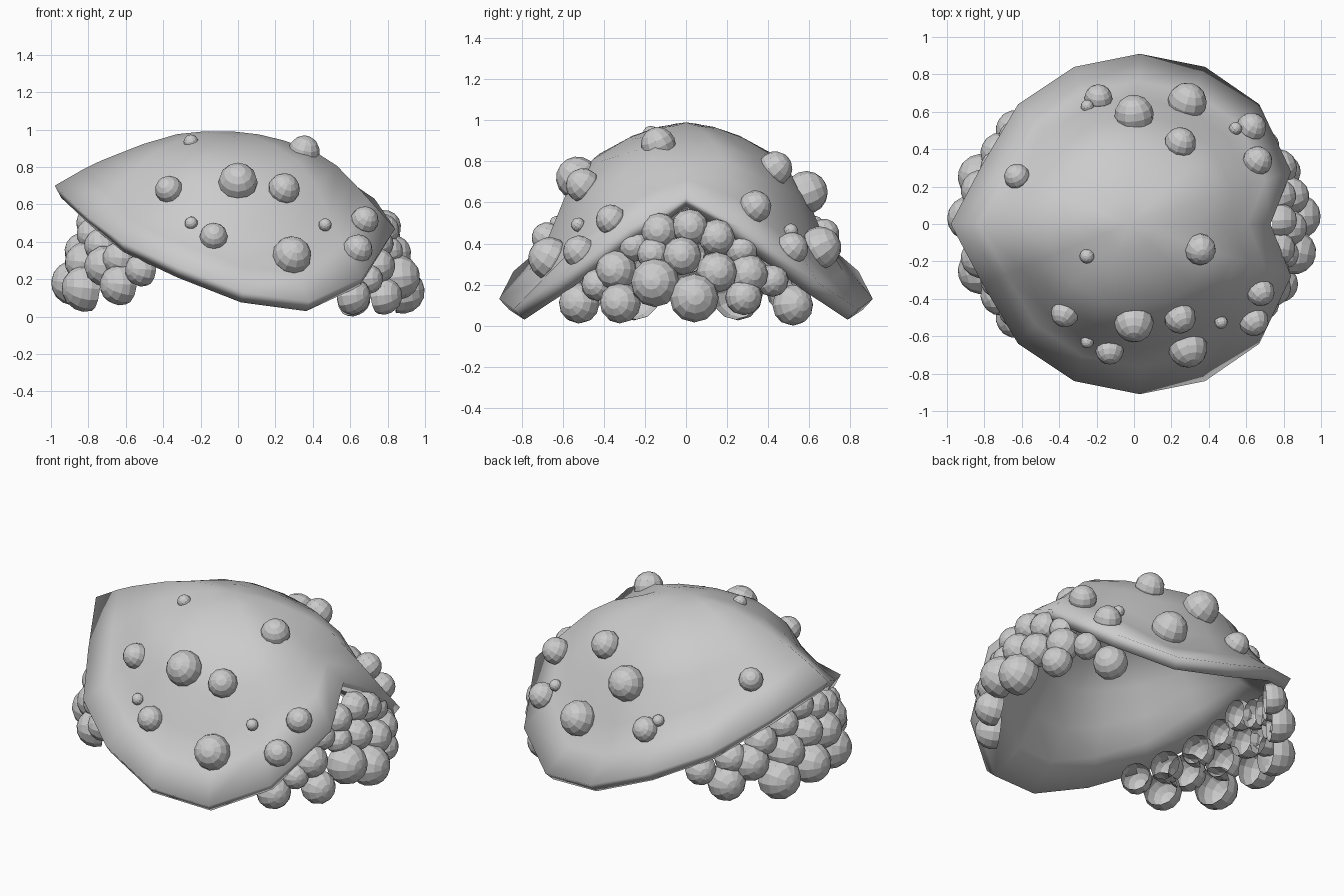
import bpy, bmesh
from mathutils import Vector, Matrix

if "Cube" in bpy.data.objects:
    bpy.data.objects.remove(bpy.data.objects["Cube"])


def make_object(name, bm):
    me = bpy.data.meshes.new(name)
    bm.to_mesh(me)
    bm.free()
    ob = bpy.data.objects.new(name, me)
    bpy.context.collection.objects.link(ob)
    return ob


# Folded shell: drop from crown to rim at each run, for four parts of the rim
runs = (.16, .31, .50, .64, .74, .84, 1)
tip = (.00, .05, .23, .41, .54, .70, 1)
side = (.03, .09, .21, .40, .66, .84, 1)
shoulder = (.03, .09, .20, .35, .52, .70, 1)
notch = (.04, .13, .33, .51, .64, .77, 1)


def blend(a, b):
    return [(p + q) / 2 for p, q in zip(a, b)]


# Rim of one half from the raised tip to the notch, with its profile
half_rim = [(-.98, 0, .70, tip), (-.81, .32, .54, blend(tip, side)),
            (-.62, .64, .40, side), (-.32, .84, .265, side), (.03, .91, .13, side),
            (.38, .84, .08, side), (.67, .64, .21, blend(side, shoulder)),
            (.84, .28, .47, shoulder), (.73, 0, .63, notch)]
rim = half_rim + [(x, -y, z, p) for x, y, z, p in half_rim[-2:0:-1]]
crown = Vector((-.03, 0, .99))

bm = bmesh.new()
top = bm.verts.new(crown)
rings = []
for k, run in enumerate(runs):
    rings.append([bm.verts.new((crown.x + (x - crown.x) * run, y * run,
                                crown.z + (z - crown.z) * drops[k]))
                  for x, y, z, drops in rim])
n = len(rim)
for i in range(n):
    j = (i + 1) % n
    bm.faces.new((top, rings[0][j], rings[0][i]))
    for a, b in zip(rings, rings[1:]):
        bm.faces.new((a[i], a[j], b[j], b[i]))
bmesh.ops.recalc_face_normals(bm, faces=bm.faces)
bm.normal_update()
if top.normal.z < 0:
    bmesh.ops.reverse_faces(bm, faces=bm.faces)
for f in bm.faces:
    f.smooth = True
shell = make_object("shell", bm)
bpy.context.view_layer.update()


# Open faceted balls for the bumps and the clusters
def add_dome(bm, center, radius, direction, cut):
    rot = Vector(direction).to_track_quat('Z', 'Y').to_matrix().to_4x4()
    part = bmesh.new()
    bmesh.ops.create_uvsphere(part, u_segments=12, v_segments=8, radius=radius)
    low = [v for v in part.verts if v.co.z < cut * radius]
    bmesh.ops.delete(part, geom=low, context='VERTS')
    part.transform(Matrix.Translation(center) @ rot)
    tmp = bpy.data.meshes.new("tmp")
    part.to_mesh(tmp)
    part.free()
    bm.from_mesh(tmp)
    bpy.data.meshes.remove(tmp)


# Bumps on the shell, seated on its surface
bumps = [(-.25, -.17, .93, .04), (-.37, -.48, .68, .075), (0, -.53, .72, .105),
         (.25, -.51, .69, .085), (.35, -.13, .87, .085), (-.25, -.63, .50, .035),
         (-.13, -.68, .43, .075), (.47, -.54, .50, .035), (.29, -.67, .33, .105),
         (.68, -.37, .52, .075), (.64, -.52, .36, .08),
         (-.63, .26, .72, .07), (-.19, .68, .45, .075), (-.25, .63, .50, .035),
         (0, .59, .65, .105), (.29, .67, .39, .105), (.25, .44, .77, .085),
         (.67, .35, .59, .08), (.55, .52, .47, .035), (.63, .52, .38, .08)]
bm = bmesh.new()
for x, y, z, r in bumps:
    hit, loc, normal, _ = shell.closest_point_on_mesh((x, y, z))
    # Keep the measured place where the surface is within a few hundredths
    center = loc.lerp(Vector((x, y, z)), .5)
    add_dome(bm, center, r, normal, -.4)
make_object("shell_bumps", bm)

solid = shell.modifiers.new("thickness", 'SOLIDIFY')
solid.thickness = .075
solid.offset = -1

# Clusters of balls under both ends: y, z, radius
right_balls = [(.02, .48, .09), (-.13, .46, .09), (.15, .43, .09), (-.02, .34, .095),
               (-.25, .39, .08), (.15, .26, .10), (-.15, .21, .12), (.04, .135, .12),
               (.27, .37, .08), (.30, .25, .10), (.28, .14, .09), (-.34, .27, .10),
               (-.32, .11, .10), (-.52, .11, .10), (.52, .10, .10), (.42, .22, .08),
               (-.43, .20, .08), (-.16, .35, .08)]
left_half = [(.15, .44, .09), (.18, .29, .11), (.25, .15, .125), (.30, .38, .095),
             (.38, .27, .11), (.50, .17, .11), (.46, .31, .095), (.59, .25, .09)]
left_balls = [(0, .5, .09), (0, .35, .10), (.03, .18, .12)]
left_balls += [(s * y, z, r) for y, z, r in left_half for s in (1, -1)]
for name, s, balls in (("right_cluster", 1, right_balls), ("left_cluster", -1, left_balls)):
    bm = bmesh.new()
    for y, z, r in balls:
        x = .88 - y * y - max(0, z - .2) * .35
        add_dome(bm, (s * x, y, z), r, (s, y * 1.2, .1), -.5)
    make_object(name, bm)
